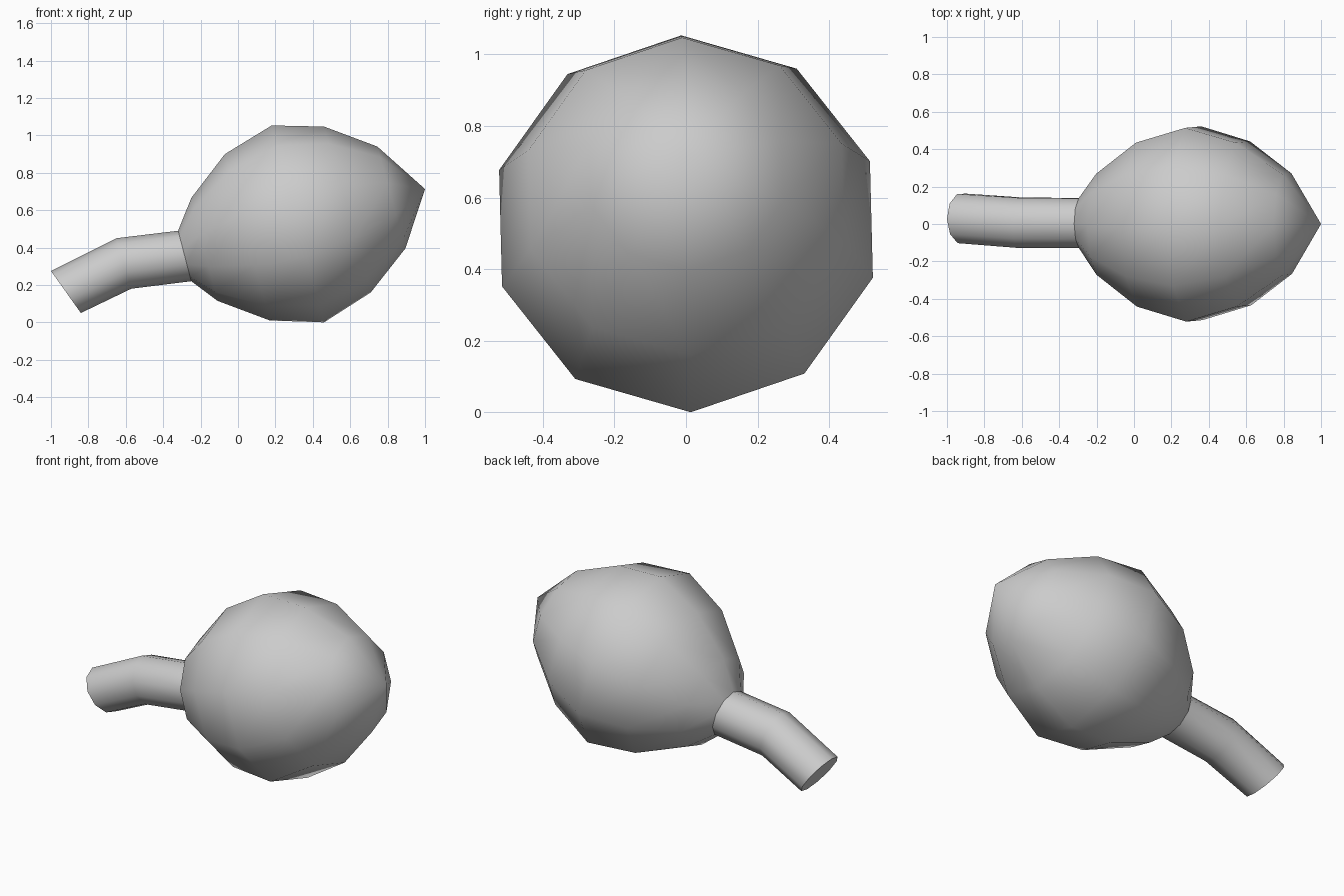
import bpy, bmesh, math
from mathutils import Vector

if "Cube" in bpy.data.objects:
    bpy.data.objects.remove(bpy.data.objects["Cube"])

SIDES = 10
TWIST = math.radians(1.4)


def loft(name, rings, tip=None, cap=False):
    """Skin rings of (top xz, bottom xz, centre y); optional end point or flat end."""
    bm = bmesh.new()
    loops = []
    for top, bottom, y in rings:
        t, b = Vector((top[0], y, top[1])), Vector((bottom[0], y, bottom[1]))
        c, v = (t + b) / 2, (t - b) / 2
        u = Vector((0, v.length, 0))
        loops.append([bm.verts.new(c + v * math.cos(a) + u * math.sin(a))
                      for a in (2 * math.pi * k / SIDES - TWIST for k in range(SIDES))])
    for p, q in zip(loops, loops[1:]):
        for k in range(SIDES):
            n = (k + 1) % SIDES
            bm.faces.new((p[k], p[n], q[n], q[k]))
    if tip:
        end = bm.verts.new(tip)
        for k in range(SIDES):
            bm.faces.new((loops[-1][k], loops[-1][(k + 1) % SIDES], end))
    if cap:
        bm.faces.new(loops[-1])
    bmesh.ops.recalc_face_normals(bm, faces=bm.faces)
    mesh = bpy.data.meshes.new(name)
    bm.to_mesh(mesh)
    bm.free()
    ob = bpy.data.objects.new(name, mesh)
    bpy.context.collection.objects.link(ob)
    bpy.ops.object.select_all(action='DESELECT')
    ob.select_set(True)
    bpy.context.view_layer.objects.active = ob
    bpy.ops.object.shade_smooth_by_angle(angle=math.radians(50))
    return ob


# Ring shared by the bulb and the stem
neck = ((-0.32, 0.49), (-0.25, 0.22), 0.005)

# Tilted bulb, pointed at the far end
loft("bulb", [
    neck,
    ((-0.25, 0.665), (-0.11, 0.115), 0),
    ((-0.07, 0.90), (0.17, 0.01), 0),
    ((0.18, 1.053), (0.46, 0.0), 0),
    ((0.46, 1.047), (0.71, 0.16), 0),
    ((0.745, 0.94), (0.895, 0.395), 0),
], tip=(1.0, 0, 0.713))

# Bent stem with a flat cut end
loft("stem", [
    neck,
    ((-0.65, 0.45), (-0.57, 0.18), 0.007),
    ((-1.0, 0.275), (-0.84, 0.05), 0.03),
], cap=True)
